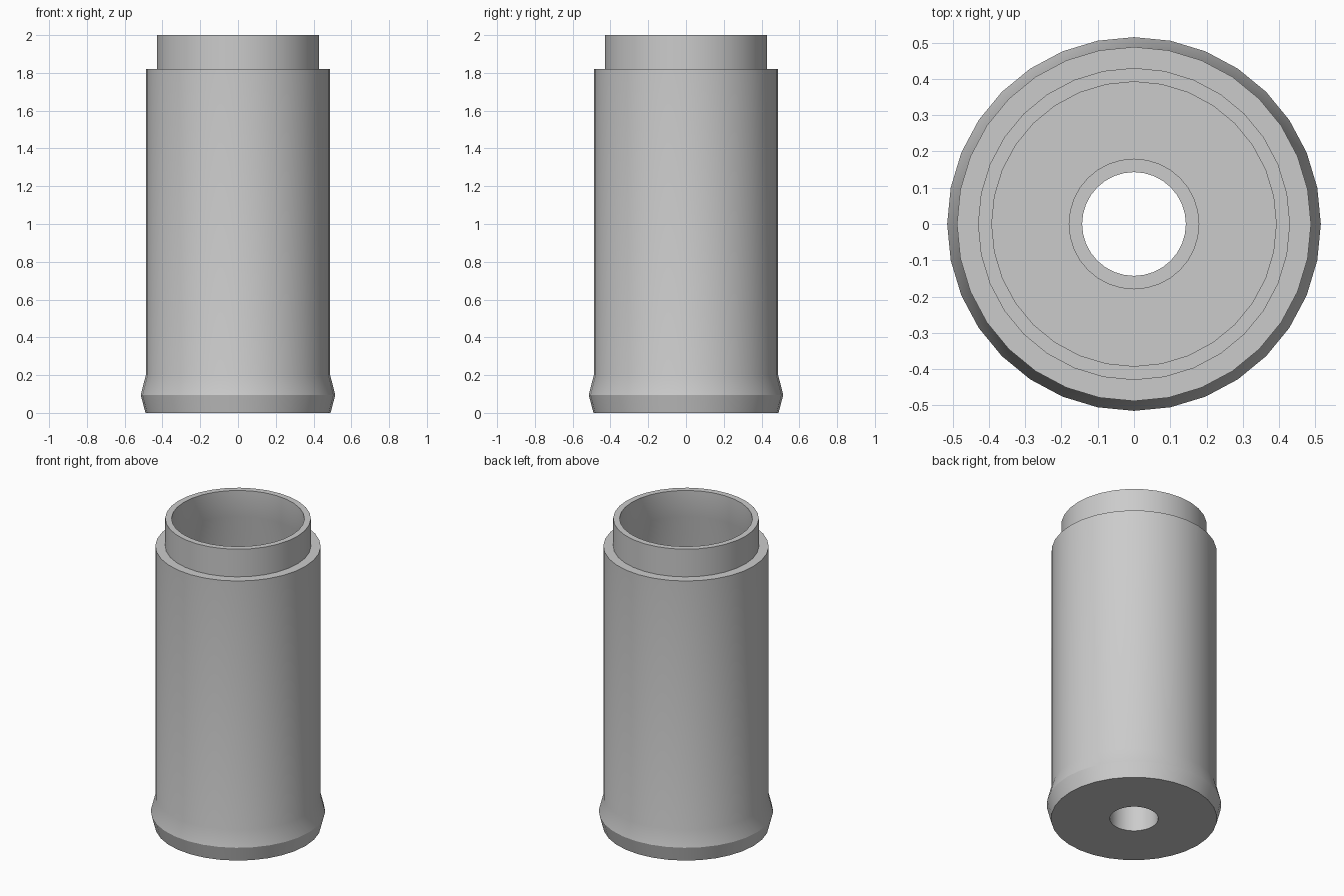
import bpy
import bmesh
import math

cube = bpy.data.objects.get("Cube")
if cube:
    bpy.data.objects.remove(cube, do_unlink=True)

SIDES = 32

# Plain grey finish
grey = bpy.data.materials.new("plain grey")
grey.use_nodes = True
colour = (0.6, 0.6, 0.6, 1)
grey.diffuse_color = colour
grey.node_tree.nodes["Principled BSDF"].inputs["Base Color"].default_value = colour


def lathe(name, profile):
    """Spin a closed (radius, height) outline around the z axis."""
    bm = bmesh.new()
    verts = [bm.verts.new((r, 0, z)) for r, z in profile]
    edges = [bm.edges.new((v, verts[i - 1])) for i, v in enumerate(verts)]
    bmesh.ops.spin(bm, geom=verts + edges, cent=(0, 0, 0), axis=(0, 0, 1),
                   angle=math.tau, steps=SIDES, use_merge=True)
    bmesh.ops.remove_doubles(bm, verts=bm.verts, dist=0.0001)
    bmesh.ops.recalc_face_normals(bm, faces=bm.faces)
    mesh = bpy.data.meshes.new(name)
    bm.to_mesh(mesh)
    bm.free()
    mesh.materials.append(grey)
    obj = bpy.data.objects.new(name, mesh)
    bpy.context.collection.objects.link(obj)
    bpy.ops.object.select_all(action="DESELECT")
    obj.select_set(True)
    bpy.context.view_layer.objects.active = obj
    bpy.ops.object.shade_smooth_by_angle(angle=math.radians(20))
    return obj


# Hollow casing: flared base, straight body, stepped neck, inner cavity
# and a collar around the hole through the floor
lathe("casing", [
    (0.143, 0), (0.49, 0), (0.515, 0.095), (0.488, 0.2),
    (0.488, 1.82), (0.43, 1.82), (0.43, 2.0),
    (0.392, 2.0), (0.392, 1.83), (0.44, 1.67),
    (0.44, 0.12), (0.18, 0.12), (0.18, 0.22), (0.143, 0.22),
])
